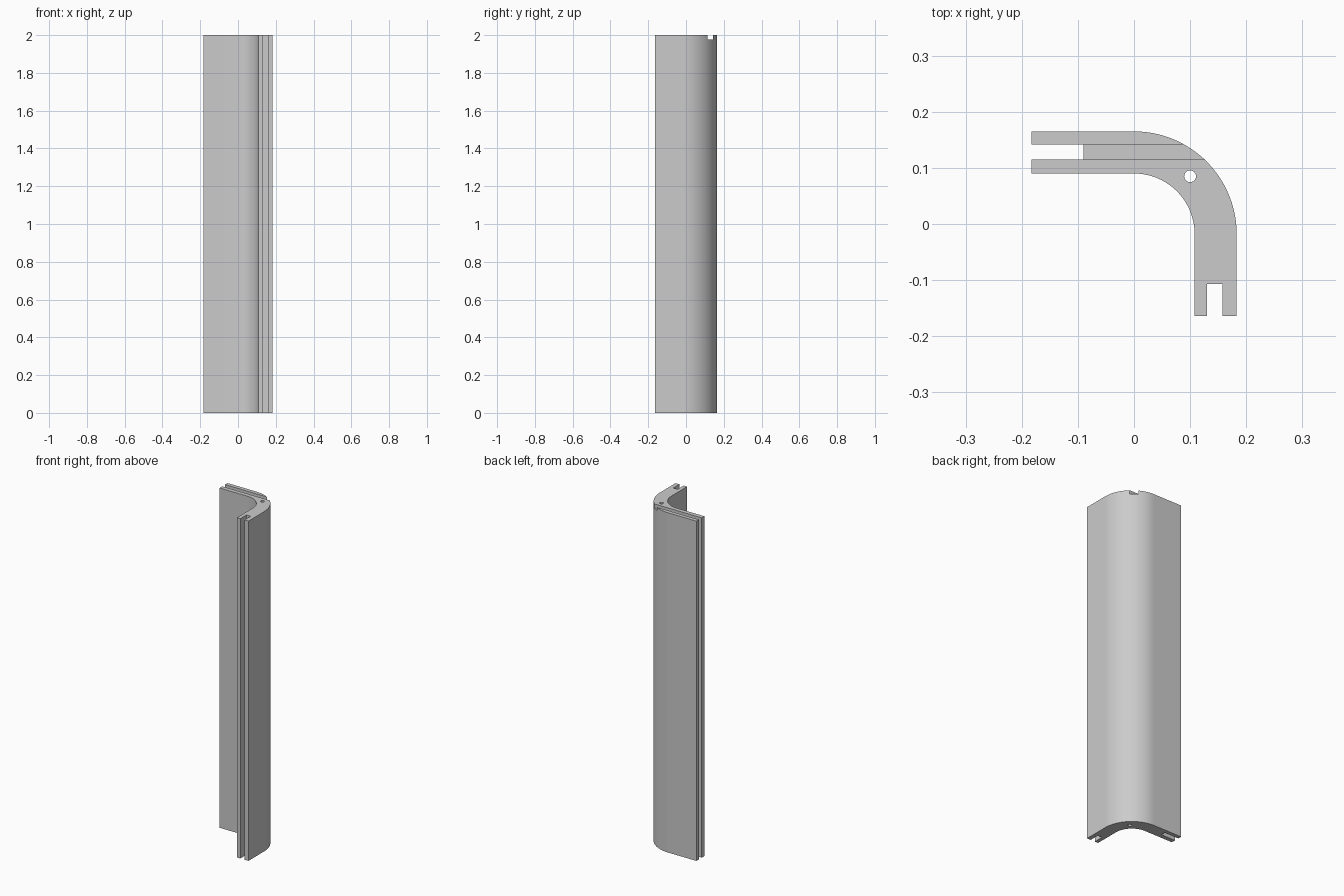
import bpy
import bmesh
from math import sin, cos, pi, radians

cube = bpy.data.objects.get("Cube")
if cube:
    bpy.data.objects.remove(cube, do_unlink=True)

HEIGHT = 2.0
CENTRE_Y = -0.018           # centre of the bend, on x = 0
R_OUT, R_IN = 0.183, 0.108
END_X, END_Y = -0.183, -0.164
SLOT_Y = (0.115, 0.142)     # groove in the long leg
SLOT_X = (0.13, 0.158)      # groove in the short leg
SLOT_X_END, SLOT_Y_END = -0.09, -0.107

grey = bpy.data.materials.new("light grey")
grey.use_nodes = True
grey.diffuse_color = (0.6, 0.6, 0.6, 1)
grey.node_tree.nodes["Principled BSDF"].inputs["Base Color"].default_value = (0.6, 0.6, 0.6, 1)


def arc(radius, start, end, steps=40):
    """Points of an arc around the bend centre."""
    angles = [start + (end - start) * i / steps for i in range(steps + 1)]
    return [(radius * cos(a), CENTRE_Y + radius * sin(a)) for a in angles]


def prism(name, outline, z0, z1):
    """Extrude a flat outline upward into a solid."""
    bm = bmesh.new()
    face = bm.faces.new([bm.verts.new((x, y, z0)) for x, y in outline])
    top = bmesh.ops.extrude_face_region(bm, geom=[face])["geom"]
    verts = [v for v in top if isinstance(v, bmesh.types.BMVert)]
    bmesh.ops.translate(bm, verts=verts, vec=(0, 0, z1 - z0))
    bmesh.ops.recalc_face_normals(bm, faces=bm.faces)
    mesh = bpy.data.meshes.new(name)
    bm.to_mesh(mesh)
    bm.free()
    mesh.materials.append(grey)
    obj = bpy.data.objects.new(name, mesh)
    bpy.context.collection.objects.link(obj)
    return obj


def cut(target, cutter):
    """Subtract the cutter, then remove it."""
    cutter.hide_render = True
    mod = target.modifiers.new("cut", 'BOOLEAN')
    mod.operation = 'DIFFERENCE'
    mod.solver = 'EXACT'
    mod.object = cutter
    bpy.context.view_layer.objects.active = target
    bpy.ops.object.modifier_apply(modifier=mod.name)
    bpy.data.objects.remove(cutter, do_unlink=True)


# Bent profile with a groove in each end
outline = arc(R_OUT, 0, pi / 2)
outline += [(END_X, CENTRE_Y + R_OUT), (END_X, SLOT_Y[1]), (SLOT_X_END, SLOT_Y[1]),
            (SLOT_X_END, SLOT_Y[0]), (END_X, SLOT_Y[0]), (END_X, CENTRE_Y + R_IN)]
outline += arc(R_IN, pi / 2, 0)
outline += [(R_IN, END_Y), (SLOT_X[0], END_Y), (SLOT_X[0], SLOT_Y_END),
            (SLOT_X[1], SLOT_Y_END), (SLOT_X[1], END_Y), (R_OUT, END_Y)]
corner = prism("corner_profile", outline, 0, HEIGHT)

# Screw hole along the full height
hole = [(0.1 + 0.0105 * cos(2 * pi * i / 24), 0.085 + 0.0105 * sin(2 * pi * i / 24))
        for i in range(24)]
cut(corner, prism("hole_cutter", hole, -0.1, HEIGHT + 0.1))

# Shallow channel across the top, in line with the long leg's groove
channel = [(-0.14, SLOT_Y[0]), (0.25, SLOT_Y[0]), (0.25, SLOT_Y[1]), (-0.14, SLOT_Y[1])]
cut(corner, prism("channel_cutter", channel, HEIGHT - 0.022, HEIGHT + 0.1))

# Smooth bend with sharp edges
bpy.ops.object.select_all(action='DESELECT')
corner.select_set(True)
bpy.context.view_layer.objects.active = corner
bpy.ops.object.shade_smooth_by_angle(angle=radians(30))
